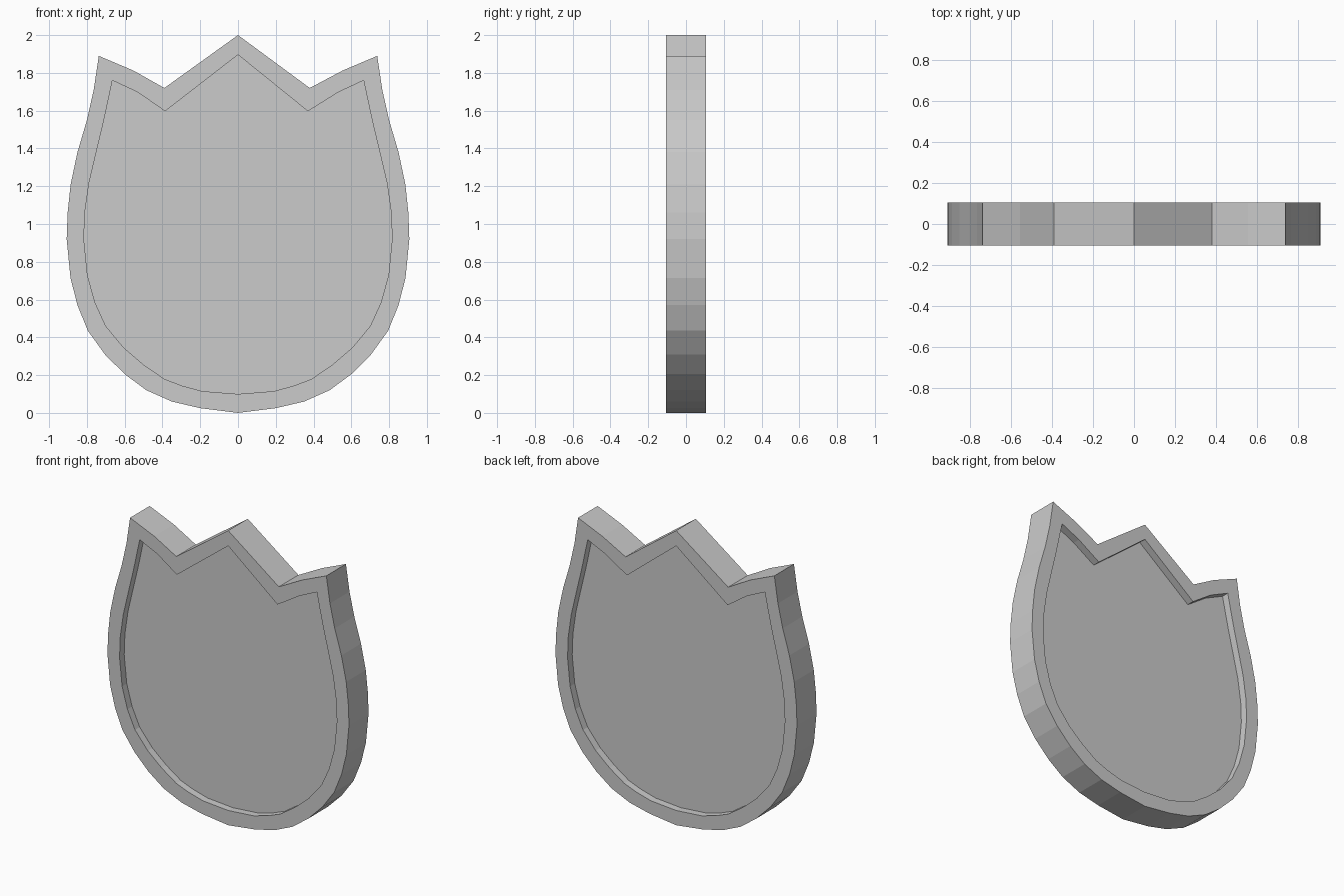
import bpy
import bmesh

default_cube = bpy.data.objects.get("Cube")
if default_cube:
    bpy.data.objects.remove(default_cube, do_unlink=True)

HALF_THICKNESS = 0.105
RECESS_DEPTH = 0.05

# Half outlines as (x, z), from beside the bottom centre up to the side tip
outer_side = [(.2, .025), (.35, .06), (.485, .12), (.6, .205), (.705, .31),
              (.795, .435), (.85, .57), (.887, .715), (.907, .92), (.902, 1.06),
              (.886, 1.21), (.85, 1.38), (.8, 1.55), (.764, 1.71), (.737, 1.89)]
inner_side = [(.19, .115), (.3, .145), (.39, .18), (.5, .255), (.605, .345),
              (.7, .46), (.757, .585), (.797, .73), (.816, .92), (.811, 1.06),
              (.788, 1.22), (.748, 1.39), (.712, 1.54), (.686, 1.66), (.665, 1.76)]


def tulip_outline(bottom, side, shoulder, right_notch, left_notch, peak):
    """Closed tulip outline: mirrored sides, two notches and a centre peak."""
    half = side + [shoulder]
    mirrored = [(-x, z) for x, z in reversed(half)]
    return [bottom] + half + [right_notch, peak, left_notch] + mirrored


def add_loop(bm, outline, y):
    return [bm.verts.new((x, y, z)) for x, z in outline]


def bridge(bm, first, second):
    count = len(first)
    for i in range(count):
        j = (i + 1) % count
        bm.faces.new((first[i], first[j], second[j], second[i]))


outer = tulip_outline((0, 0), outer_side, (.555, 1.813),
                      (.38, 1.72), (-.39, 1.72), (0, 2))
inner = tulip_outline((0, .1), inner_side, (.53, 1.697),
                      (.37, 1.597), (-.386, 1.597), (0, 1.896))

# Loops from the front recess, over the rim, to the back recess
floor_y = HALF_THICKNESS - RECESS_DEPTH
sections = [(inner, -floor_y), (inner, -HALF_THICKNESS), (outer, -HALF_THICKNESS),
            (outer, HALF_THICKNESS), (inner, HALF_THICKNESS), (inner, floor_y)]

bm = bmesh.new()
loops = [add_loop(bm, outline, y) for outline, y in sections]
for first, second in zip(loops, loops[1:]):
    bridge(bm, first, second)

# Recessed front and back panels
bm.faces.new(loops[0])
bm.faces.new(loops[-1])
bmesh.ops.recalc_face_normals(bm, faces=bm.faces)

mesh = bpy.data.meshes.new("tulip_plaque")
bm.to_mesh(mesh)
bm.free()

# Plain grey finish
grey = bpy.data.materials.new("light_grey")
grey.use_nodes = True
colour = (0.6, 0.6, 0.6, 1)
grey.diffuse_color = colour
grey.node_tree.nodes["Principled BSDF"].inputs["Base Color"].default_value = colour
mesh.materials.append(grey)

plaque = bpy.data.objects.new("tulip_plaque", mesh)
bpy.context.collection.objects.link(plaque)
